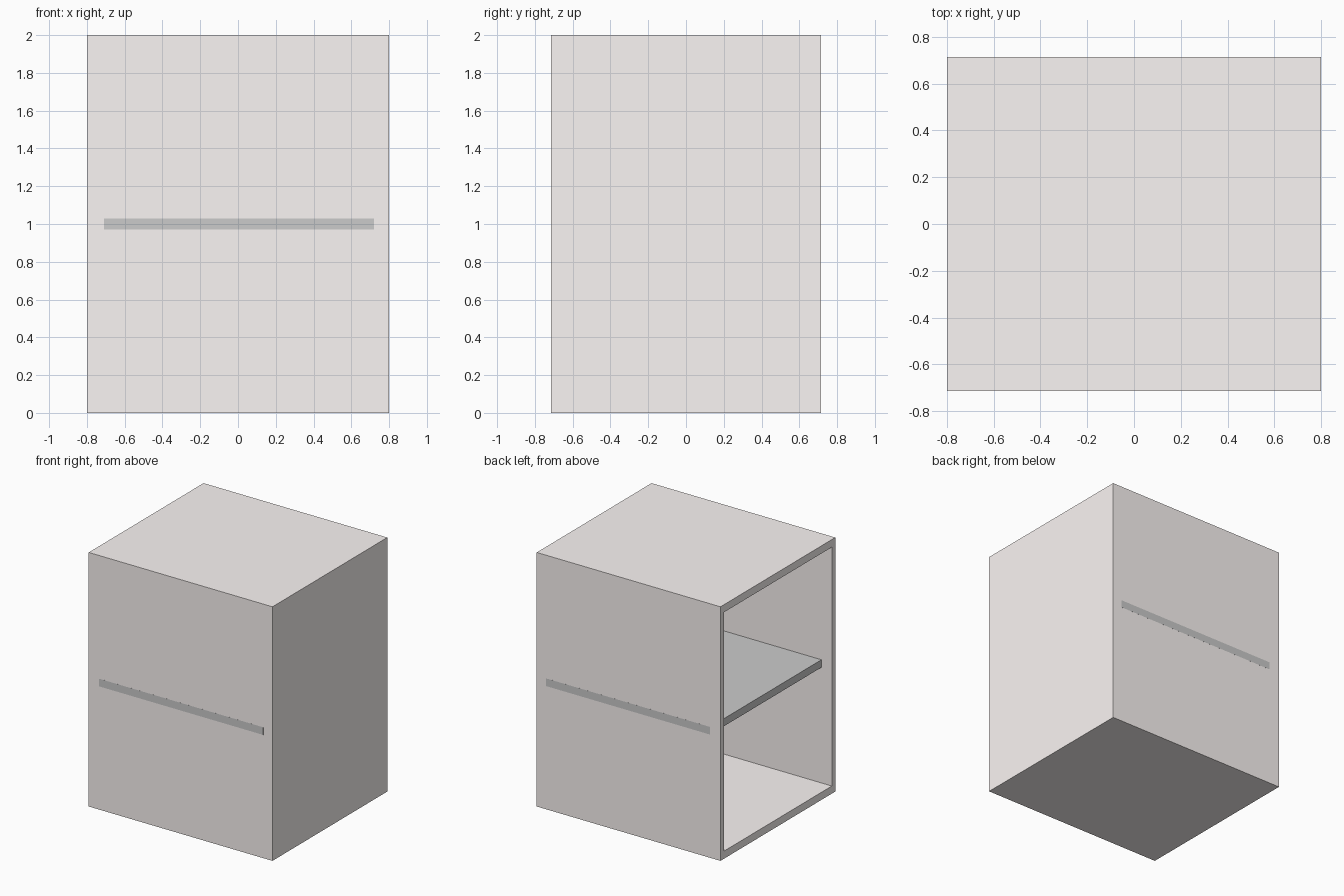
import bpy, bmesh

if "Cube" in bpy.data.objects:
    bpy.data.objects.remove(bpy.data.objects["Cube"])

W, D, H = 1.6, 1.428, 2.0
SHELF_T = 0.06


def material(name, rgb):
    m = bpy.data.materials.new(name)
    m.diffuse_color = (*rgb, 1)
    m.use_nodes = True
    m.node_tree.nodes["Principled BSDF"].inputs["Base Color"].default_value = m.diffuse_color
    return m


def box(name, size, loc, mat, open_left=False):
    bm = bmesh.new()
    bmesh.ops.create_cube(bm, size=1)
    if open_left:
        left = [f for f in bm.faces if f.normal.x < -0.9]
        bmesh.ops.delete(bm, geom=left, context='FACES_ONLY')
    me = bpy.data.meshes.new(name)
    bm.to_mesh(me)
    bm.free()
    me.materials.append(mat)
    ob = bpy.data.objects.new(name, me)
    bpy.context.collection.objects.link(ob)
    ob.scale = size
    ob.location = loc
    return ob


# Cabinet shell, open on the -x side; wall thickness follows the scale
shell = box("cabinet_shell", (W, D, H), (0, 0, H / 2),
            material("shell_pale", (0.97, 0.92, 0.91)), open_left=True)
sol = shell.modifiers.new("walls", 'SOLIDIFY')
sol.thickness = 0.03
sol.offset = -1
sol.use_even_offset = True

# Middle shelf, its ends showing flush through the front and back walls
box("shelf", (1.43, D + 0.0006, SHELF_T), (0.005, 0, 1.0),
    material("shelf_grey", (0.565, 0.565, 0.565)))
